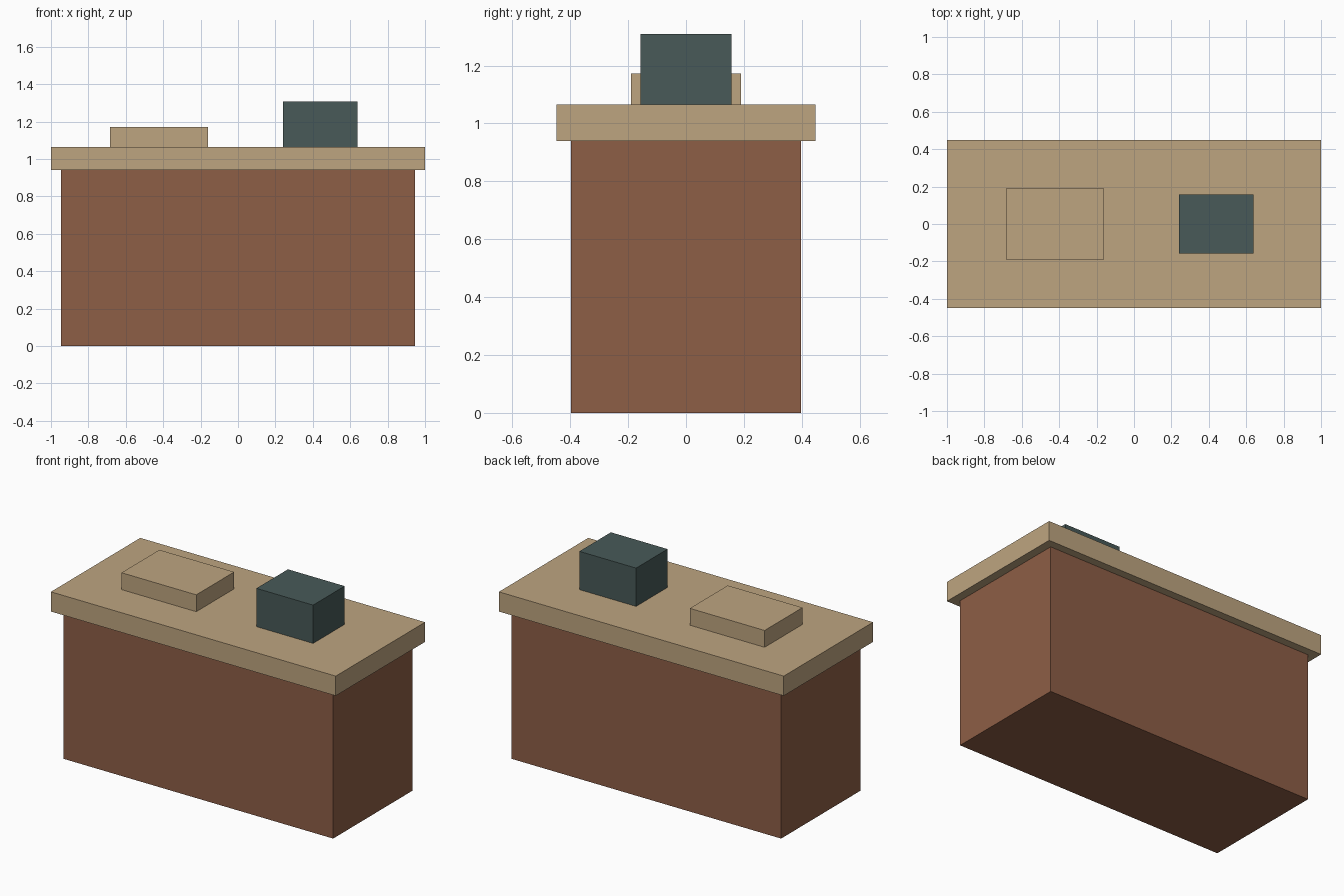
import bpy

if "Cube" in bpy.data.objects:
    bpy.data.objects.remove(bpy.data.objects["Cube"])


def material(name, rgb):
    mat = bpy.data.materials.new(name)
    mat.diffuse_color = (*rgb, 1.0)
    mat.use_nodes = True
    mat.node_tree.nodes["Principled BSDF"].inputs["Base Color"].default_value = mat.diffuse_color
    return mat


def box(name, x0, x1, half_y, z0, z1, mat):
    """Box spanning x0..x1 and z0..z1, centred on y = 0."""
    bpy.ops.mesh.primitive_cube_add(size=1, location=((x0 + x1) / 2, 0, (z0 + z1) / 2))
    obj = bpy.context.object
    obj.name = name
    obj.scale = (x1 - x0, 2 * half_y, z1 - z0)
    bpy.ops.object.transform_apply(location=False, rotation=False, scale=True)
    obj.data.materials.append(mat)
    return obj


brown = material("brown_wood", (0.27, 0.112, 0.061))
tan = material("tan_wood", (0.515, 0.376, 0.216))
teal = material("dark_teal", (0.065, 0.102, 0.098))

BODY_TOP, SLAB_TOP = 0.94, 1.065

# Counter: solid base with an overhanging top
box("counter_base", -0.946, 0.946, 0.397, 0, BODY_TOP, brown)
box("counter_top", -1.0, 1.0, 0.448, BODY_TOP, SLAB_TOP, tan)

# Items on the counter
box("low_tray", -0.685, -0.16, 0.19, SLAB_TOP, 1.172, tan)
box("till_box", 0.24, 0.638, 0.158, SLAB_TOP, 1.308, teal)
